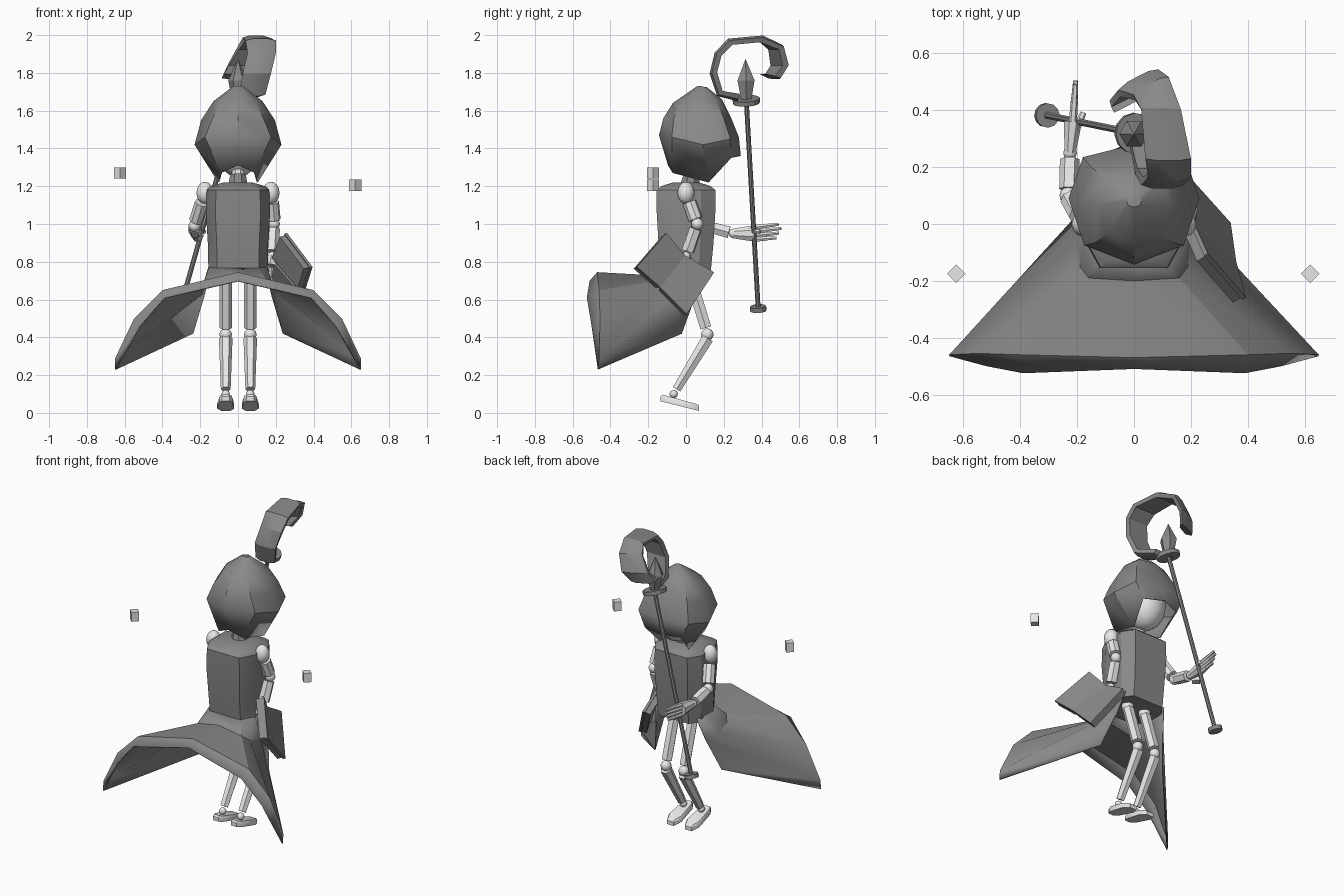
import bpy, bmesh, math
from mathutils import Vector as V, Matrix

old = bpy.data.objects.get("Cube")
if old:
    bpy.data.objects.remove(old)


def material(name, g):
    m = bpy.data.materials.new(name)
    m.use_nodes = True
    m.diffuse_color = (g, g, g, 1)
    m.node_tree.nodes["Principled BSDF"].inputs["Base Color"].default_value = (g, g, g, 1)
    return m


CLOTH = material("dark grey", 0.25)
BODY = material("pale grey", 0.8)


def finish(name, bm, mat, smooth=30):
    bmesh.ops.recalc_face_normals(bm, faces=bm.faces)
    me = bpy.data.meshes.new(name)
    bm.to_mesh(me)
    bm.free()
    me.materials.append(mat)
    ob = bpy.data.objects.new(name, me)
    bpy.context.collection.objects.link(ob)
    bpy.ops.object.select_all(action='DESELECT')
    ob.select_set(True)
    bpy.context.view_layer.objects.active = ob
    bpy.ops.object.shade_smooth_by_angle(angle=math.radians(smooth))
    return ob


def rod(bm, p, q, r1, r2, n=6, flat=1.0):
    """Tapered bar from p to q, optionally flattened across x."""
    p, q = V(p), V(q)
    rot = (q - p).to_track_quat('Z', 'Y').to_matrix().to_4x4()
    mat = (Matrix.Translation((p + q) / 2) @ rot @ Matrix.Diagonal((flat, 1, 1, 1))
           @ Matrix.Rotation(math.pi / n, 4, 'Z'))
    bmesh.ops.create_cone(bm, cap_ends=True, segments=n, radius1=r1, radius2=r2,
                          depth=(q - p).length, matrix=mat)


def ball(bm, c, r, sz=1.0, u=12):
    bmesh.ops.create_uvsphere(bm, u_segments=u, v_segments=8, radius=r,
                              matrix=Matrix.Translation(c) @ Matrix.Diagonal((1, 1, sz, 1)))


def skin_rows(rows, closed=True, start=False, end=False):
    """Join rows of points into a surface, closing its ends if asked."""
    bm = bmesh.new()
    vs = [[bm.verts.new(p) for p in row] for row in rows]
    n = len(vs[0])
    for a, b in zip(vs, vs[1:]):
        for i in range(n if closed else n - 1):
            j = (i + 1) % n
            bm.faces.new((a[i], a[j], b[j], b[i]))
    if start:
        bm.faces.new(vs[0])
    if end:
        bm.faces.new(vs[-1])
    return bm


def mirror_row(half):
    """Full row from a half whose first point is on the middle plane."""
    left = [(-x, y, z) for x, y, z in half if x > 0]
    return left[::-1] + half


# tunic
half = [(.12, -.155), (.17, -.065), (.17, .08), (.12, .155)]
ring = half + [(-x, y) for x, y in half[::-1]]
levels = [(.74, .92, .84), (.9, .94, .94), (1.06, 1, 1), (1.18, .97, 1), (1.2, .85, .85), (1.22, .45, .45)]
finish("tunic", skin_rows([[(x * sx, y * sy, z) for x, y in ring] for z, sx, sy in levels],
                          start=True, end=True), CLOTH)
bm = bmesh.new()
rod(bm, (0, .02, 1.2), (0, .03, 1.26), .055, .045, 8)
finish("collar", bm, CLOTH)

# flared coat tail: waist, steep fold, ridge and turned-down rim
waist = [(0, -.13, .77), (.11, -.13, .77), (.155, -.06, .77), (.158, .02, .77), (.15, .1, .77)]
fold = [(0, -.2, .73), (.16, -.19, .695), (.19, -.15, .665), (.2, -.05, .63), (.18, .055, .63)]
ridge = [(0, -.47, .745), (.4, -.46, .65), (.55, -.455, .5), (.65, -.46, .29), (.24, -.02, .425)]
rim = [(0, -.51, .7), (.39, -.525, .61), (.52, -.5, .46), (.65, -.465, .23), (.24, -.02, .42)]
tail = finish("coat_tail", skin_rows([mirror_row(r) for r in (waist, fold, ridge, rim)],
                                     closed=False), CLOTH)
mod = tail.modifiers.new("thickness", 'SOLIDIFY')
mod.thickness = .006

# hood with overhanging brim
hood_rows = [
    [(0, .06, 1.73), (.02, .065, 1.73), (.025, .08, 1.73), (.02, .1, 1.725), (0, .11, 1.725)],
    [(0, -.07, 1.64), (.09, -.03, 1.645), (.13, .07, 1.65), (.1, .16, 1.66), (0, .19, 1.66)],
    [(0, -.12, 1.56), (.135, -.065, 1.56), (.195, .075, 1.55), (.15, .2, 1.56), (0, .24, 1.56)],
    [(0, -.143, 1.47), (.175, -.075, 1.46), (.23, .09, 1.42), (.18, .235, 1.45), (0, .28, 1.46)],
    [(0, -.095, 1.31), (.09, -.07, 1.27), (.105, .12, 1.22), (.13, .24, 1.35), (0, .29, 1.36)]]
hood = finish("hood", skin_rows([r + [(-x, y, z) for x, y, z in r[3:0:-1]] for r in hood_rows],
                                start=True), CLOTH, 35)
mod = hood.modifiers.new("thickness", 'SOLIDIFY')
mod.thickness = .008

# head and neck
bm = bmesh.new()
ball(bm, (0, .1, 1.4), .125, 1.2, 16)
rod(bm, (0, .03, 1.22), (0, .06, 1.32), .035, .035, 8)
finish("head", bm, BODY)

# legs and feet
for side, s in (("left", 1), ("right", -1)):
    x = .065 * s
    bm = bmesh.new()
    ball(bm, (x, .02, .73), .038)
    rod(bm, (x, .025, .71), (x, .105, .45), .034, .034)
    ball(bm, (x, .113, .415), .033)
    rod(bm, (x, .115, .395), (x, -.05, .125), .036, .026)
    ball(bm, (x, -.065, .1), .022)
    finish(side + "_leg", bm, BODY)
    sole = [(-.035, -.11), (-.02, -.135), (.02, -.135), (.035, -.11),
            (.045, .02), (.025, .07), (-.025, .07), (-.045, .02)]
    bm = skin_rows([[(x + px * k, py * k - .03 * (1 - k), .028 - .25 * py + h) for px, py in sole]
                    for h, k in ((0, 1), (.025, 1), (.035, .9))], start=True, end=True)
    finish(side + "_foot", bm, BODY)


def arm(name, shoulder, elbow, wrist, palm, tips, spread):
    """Jointed arm with a palm, four fingers and a thumb."""
    sh, el, wr, pa, ti, sp = map(V, (shoulder, elbow, wrist, palm, tips, spread))
    bm = bmesh.new()
    ball(bm, sh, .045, 1.3)
    rod(bm, sh.lerp(el, .3), sh.lerp(el, .85), .038, .038, 8)
    ball(bm, el, .032)
    rod(bm, el.lerp(wr, .15), el.lerp(wr, .85), .034, .035)
    ball(bm, wr, .024)
    rod(bm, wr, pa, .028, .046, 8, .75)
    for i in range(4):
        k = (i - 1.5) / 1.5
        knuckle, end = pa + sp * k, pa.lerp(ti, 1 - .14 * abs(k - .3)) + sp * k * 1.1
        middle = knuckle.lerp(end, .5)
        rod(bm, knuckle, middle, .014, .013, 6)
        rod(bm, middle, end, .012, .009, 6)
    rod(bm, wr.lerp(pa, .4) + sp * .6, wr.lerp(pa, 1.2) + V((.035, .01, .01)), .016, .011, 6)
    finish(name, bm, BODY)


arm("left_arm", (.175, 0, 1.165), (.19, .06, 1.0), (.18, 0, .83),
    (.175, -.01, .78), (.17, .0, .71), (.0, .03, .01))
arm("right_arm", (-.175, 0, 1.165), (-.23, .1, .99), (-.225, .25, .95),
    (-.215, .36, .95), (-.205, .505, .965), (0, .0, .032))

# open book: two covers with page blocks on the inner side
A0, A1 = V((.385, -.265, .77)), V((.25, -.11, .95))
S0, S1 = V((.35, -.14, .66)), V((.205, -.01, .83))
B0, B1 = V((.33, .0, .52)), V((.20, .145, .74))


def slab(bm, corners, n, near, far, shrink):
    c = sum(corners, V()) / 4
    pts = [p.lerp(c, shrink) for p in corners]
    lo, hi = [bm.verts.new(p - n * near) for p in pts], [bm.verts.new(p - n * far) for p in pts]
    bm.faces.new(lo)
    bm.faces.new(hi)
    for i in range(4):
        j = (i + 1) % 4
        bm.faces.new((lo[i], lo[j], hi[j], hi[i]))


for name, quad in (("back", [A0, A1, S1, S0]), ("front", [S0, S1, B1, B0])):
    n = (quad[2] - quad[0]).cross(quad[3] - quad[1]).normalized()
    n = n if n.x > 0 else -n
    bm = bmesh.new()
    slab(bm, quad, n, -.012, .004, 0)
    finish("book_cover_" + name, bm, CLOTH)
    bm = bmesh.new()
    slab(bm, quad, n, .004, .038, .06)
    finish("book_pages_" + name, bm, CLOTH)

# staff: shaft, end discs and spear tip
foot, top = V((-.31, .383, .54)), V((0, .32, 1.64))
axis = (top - foot).normalized()
bm = bmesh.new()
rod(bm, foot, top, .013, .013, 8)
rod(bm, foot, foot + axis * .025, .043, .043, 12)
rod(bm, top, top + axis * .025, .072, .072, 12)
up = V((0, -.02, 1)).normalized()
rod(bm, top, top + up * .12, .027, .052, 6)
rod(bm, top + up * .12, top + up * .23, .052, .002, 6)
finish("staff", bm, CLOTH)

# curled staff head: (x, y, z, half width) along the curl
curl = [(.03, .28, 1.67, .045), (.075, .18, 1.69, .07), (.1, .145, 1.8, .075), (.125, .17, 1.9, .075),
        (.12, .235, 1.965, .08), (.095, .4, 1.98, .07), (.06, .48, 1.935, .07),
        (.015, .5, 1.84, .08), (-.02, .46, 1.775, .075), (-.03, .43, 1.785, .05)]
hub = V((0, .33, 1.83))
rows = []
for x, y, z, w in curl:
    out = V((0, y - hub.y, z - hub.z)).normalized() * .02
    c, across = V((x, y, z)), V((w, 0, 0))
    if y > .42:
        across = V((w * .88, w * .45, 0))
    rows.append([c + across * .9 - out, c + across + out * .4, c + across * .5 + out,
                 c - across * .5 + out, c - across + out * .4, c - across * .9 - out])
finish("staff_curl", skin_rows(rows, start=True, end=True), CLOTH)

# floating side blocks
for name, x, z in (("left_block", .62, 1.205), ("right_block", -.625, 1.27)):
    bm = bmesh.new()
    bmesh.ops.create_cube(bm, size=1, matrix=Matrix.Translation((x, -.175, z))
                          @ Matrix.Rotation(math.pi / 4, 4, 'Z') @ Matrix.Diagonal((.046, .046, .06, 1)))
    finish(name, bm, BODY)
